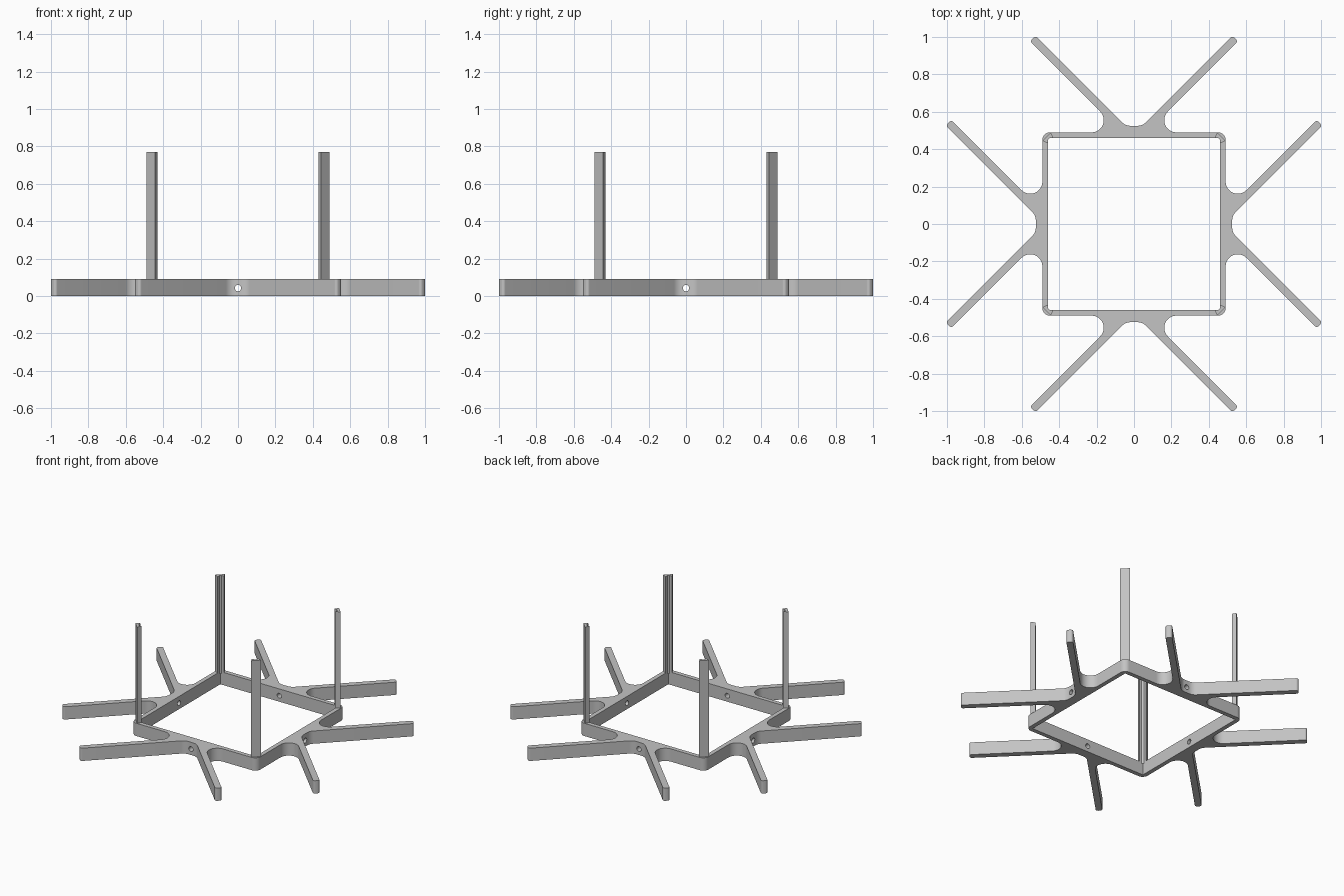
import bpy, bmesh
from math import sin, cos, pi, radians, sqrt

cube = bpy.data.objects.get("Cube")
if cube:
    bpy.data.objects.remove(cube)

# One plain grey material
grey = bpy.data.materials.new("plain grey")
grey.use_nodes = True
grey.diffuse_color = (0.55, 0.55, 0.55, 1)
grey.node_tree.nodes["Principled BSDF"].inputs["Base Color"].default_value = grey.diffuse_color

OUT, IN, PAD = 0.49, 0.46, 0.525      # frame outside, frame inside, pad at mid side
HEIGHT, TOP = 0.09, 0.77
LINE_A, LINE_B = 0.48, 0.42           # y - x along the two long arm edges
FILLET, TIP, CORNER = 0.065, 0.015, 0.04
R2 = sqrt(2)


def arc(cx, cy, r, start, end, steps=8):
    angles = [radians(start + (end - start) * i / steps) for i in range(steps + 1)]
    return [(cx + r * cos(a), cy + r * sin(a)) for a in angles]


def turn(points, k):
    """Rotate points clockwise by k quarter turns."""
    for _ in range(k):
        points = [(y, -x) for x, y in points]
    return points


def prism(name, outline, z0, z1):
    bm = bmesh.new()
    face = bm.faces.new([bm.verts.new((x, y, z0)) for x, y in outline])
    top = bmesh.ops.extrude_face_region(bm, geom=[face])["geom"]
    bmesh.ops.translate(bm, vec=(0, 0, z1 - z0),
                        verts=[v for v in top if isinstance(v, bmesh.types.BMVert)])
    bmesh.ops.recalc_face_normals(bm, faces=bm.faces)
    mesh = bpy.data.meshes.new(name)
    bm.to_mesh(mesh)
    bm.free()
    mesh.materials.append(grey)
    obj = bpy.data.objects.new(name, mesh)
    bpy.context.collection.objects.link(obj)
    return obj


def activate(obj):
    bpy.ops.object.select_all(action='DESELECT')
    obj.select_set(True)
    bpy.context.view_layer.objects.active = obj


def cut(obj, cutter):
    mod = obj.modifiers.new("cut", 'BOOLEAN')
    mod.operation, mod.solver, mod.object = 'DIFFERENCE', 'EXACT', cutter
    activate(obj)
    bpy.ops.object.modifier_apply(modifier=mod.name)
    bpy.data.objects.remove(cutter)


# Half of one side: pad, arm with rounded tip, root fillet, frame corner
pad_y = PAD + FILLET
tip_y = 1 - TIP
tip_x = tip_y - LINE_A + TIP * R2
step = (LINE_A - LINE_B) / 2 - TIP * R2
root_y = OUT + FILLET
half = arc(pad_y - LINE_A - FILLET * R2, pad_y, FILLET, 270, 315)
half += arc(tip_x, tip_y, TIP, 135, 45, 5)
half += arc(tip_x + step, tip_y - step, TIP, 45, -45, 5)
half += arc(root_y - LINE_B + FILLET * R2, root_y, FILLET, 135, 270, 16)
half += arc(OUT - CORNER, OUT - CORNER, CORNER, 90, 45, 5)
side = [(-x, y) for x, y in reversed(half[:-1])] + half

# Base frame with eight arms
outline = [p for k in range(4) for p in turn(side, k)]
base = prism("base_frame", outline, 0, HEIGHT)
cut(base, prism("opening", turn([(IN, IN), (-IN, IN), (-IN, -IN), (IN, -IN)], 0), -0.1, 0.2))

# Small hole through the middle of each side
for rot in ((pi / 2, 0, 0), (0, pi / 2, 0)):
    bpy.ops.mesh.primitive_cylinder_add(vertices=32, radius=0.017, depth=3,
                                        location=(0, 0, 0.042), rotation=rot)
    cut(base, bpy.context.object)

# Corner posts: angle section with chamfered outer corner
section = [(0.43, IN), (0.445, OUT), (OUT, 0.445), (IN, 0.43), (IN, 0.45), (0.45, IN)]
names = ("back_left", "front_left", "front_right", "back_right")
parts = [base] + [prism(n + "_post", turn(section, k), HEIGHT - 0.01, TOP)
                  for k, n in enumerate(names)]

for part in parts:
    activate(part)
    bpy.ops.object.shade_smooth_by_angle(angle=radians(30))
